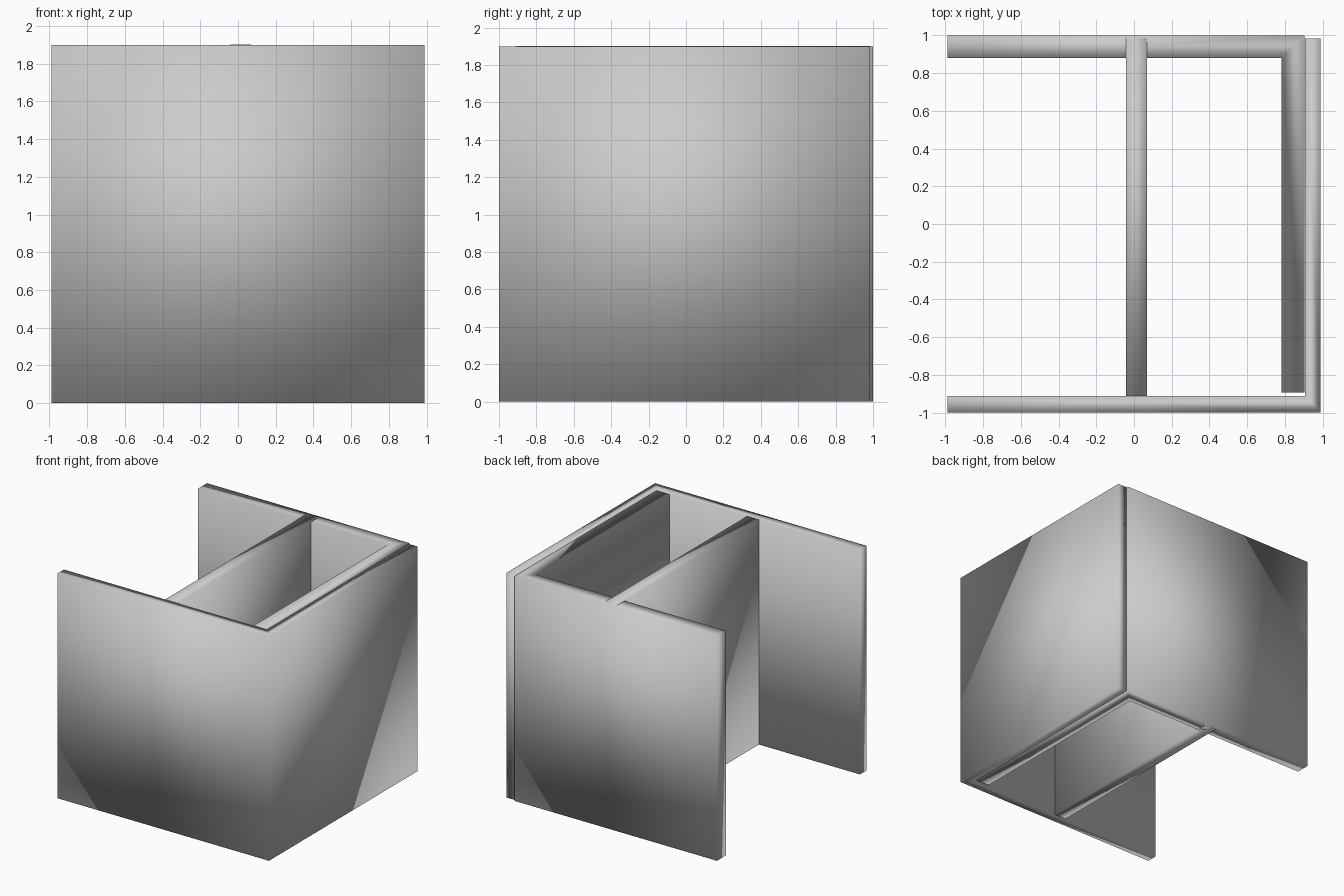
import bpy
import bmesh

if "Cube" in bpy.data.objects:
    bpy.data.objects.remove(bpy.data.objects["Cube"])

HEIGHT = 1.9


def wall(name, outline, z0=0.0, z1=HEIGHT):
    """Extrude a floor-plan outline into an upright, smooth-shaded wall."""
    bm = bmesh.new()
    base = bm.faces.new([bm.verts.new((x, y, z0)) for x, y in outline])
    result = bmesh.ops.extrude_face_region(bm, geom=[base], use_keep_orig=True)
    top = [v for v in result["geom"] if isinstance(v, bmesh.types.BMVert)]
    bmesh.ops.translate(bm, verts=top, vec=(0, 0, z1 - z0))
    bmesh.ops.recalc_face_normals(bm, faces=bm.faces)
    for face in bm.faces:
        face.smooth = True
    mesh = bpy.data.meshes.new(name)
    bm.to_mesh(mesh)
    bm.free()
    obj = bpy.data.objects.new(name, mesh)
    bpy.context.collection.objects.link(obj)
    return obj


# Outer corner: front panel and outer right panel in one L
wall("front_and_right_wall", [
    (-0.99, -1.0), (0.99, -1.0), (0.99, 0.985),
    (0.908, 0.985), (0.908, -0.912), (-0.99, -0.912)])

# Inner corner: back panel and inner right panel in one L
wall("back_and_inner_right_wall", [
    (-0.99, 1.0), (-0.99, 0.88), (0.783, 0.88),
    (0.783, -0.895), (0.904, -0.895), (0.904, 1.0)])

# Divider running from front to back, let into the back panel
wall("middle_divider", [
    (-0.043, -0.912), (0.068, -0.912), (0.068, 0.987), (-0.043, 0.987)],
    z0=0.0, z1=HEIGHT + 0.001)
